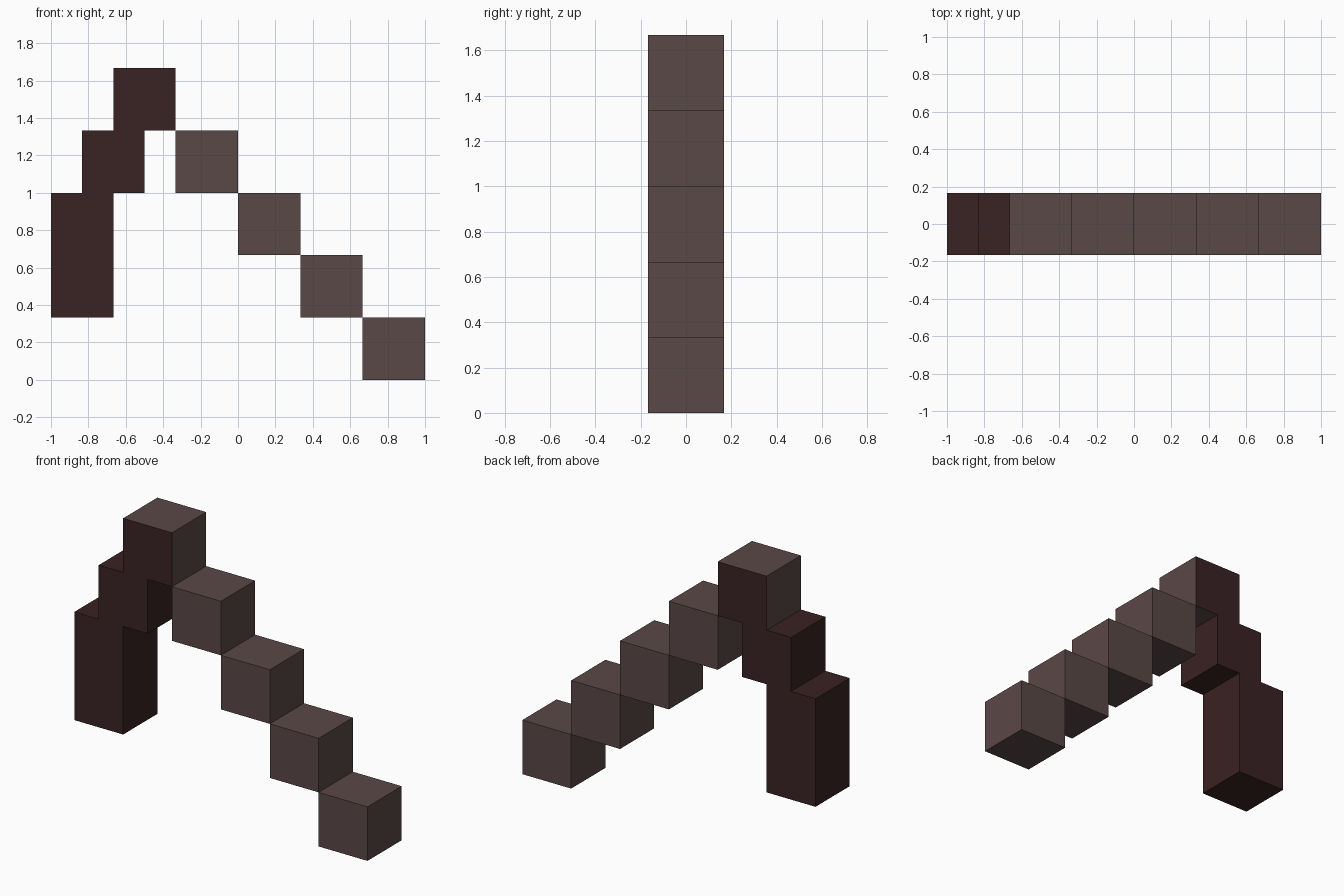
import bpy

U = 1 / 3  # block size

cube = bpy.data.objects.get("Cube")
if cube:
    bpy.data.objects.remove(cube)


def make_material(name, rgb):
    mat = bpy.data.materials.new(name)
    mat.use_nodes = True
    color = (*rgb, 1)
    mat.diffuse_color = color
    mat.node_tree.nodes["Principled BSDF"].inputs["Base Color"].default_value = color
    return mat


grey = make_material("warm grey", (0.102, 0.065, 0.063))
maroon = make_material("dark maroon", (0.042, 0.016, 0.017))


def block(name, x, z, mats, height=1):
    """Box one unit wide and deep, its lower left corner at x, z in block units."""
    bpy.ops.mesh.primitive_cube_add(size=1)
    obj = bpy.context.object
    obj.name = name
    for v in obj.data.vertices:
        v.co.x = (v.co.x + 0.5 + x) * U
        v.co.y *= U
        v.co.z = ((v.co.z + 0.5) * height + z) * U
    for mat in mats:
        obj.data.materials.append(mat)
    return obj


# Dark supports, stepping up to the peak
block("tall_post", -3, 1, [maroon], height=2)
block("upper_post", -2.5, 3, [maroon])

# Peak block: maroon front and back, grey elsewhere
peak = block("peak_block", -2, 4, [grey, maroon])
for face in peak.data.polygons:
    face.material_index = int(abs(face.normal.y) > 0.5)

# Descending grey steps
for i in range(4):
    block(f"step_{i + 1}", i - 1, 3 - i, [grey])
